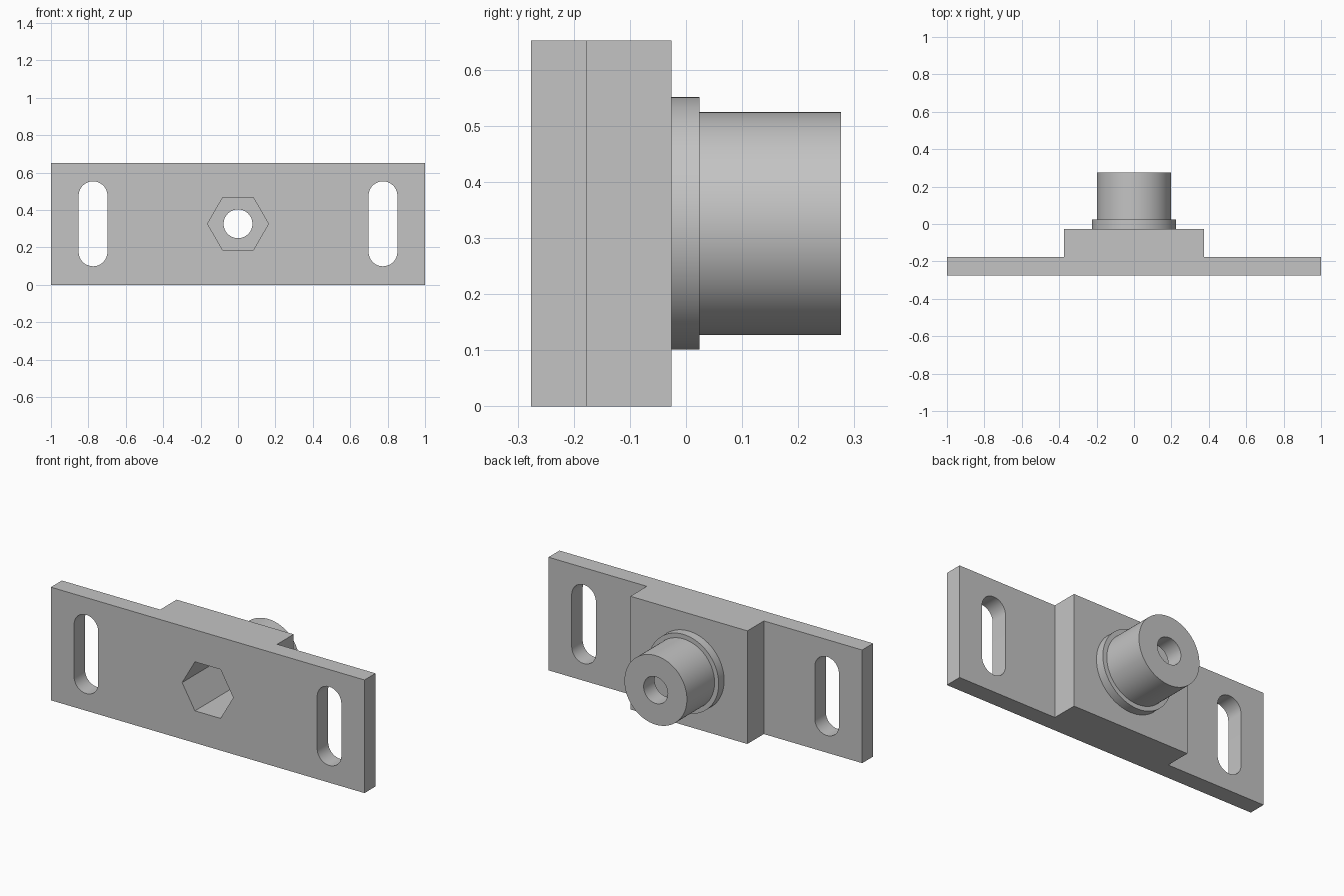
import bpy, bmesh
from math import pi, cos, sin

cube = bpy.data.objects.get("Cube")
if cube:
    bpy.data.objects.remove(cube)

MID = 0.326                                   # height of the boss axis
FRONT, PLATE, BLOCK, COLLAR, BACK = -0.276, -0.176, -0.026, 0.024, 0.276

steel = bpy.data.materials.new("matte grey")
steel.use_nodes = True
GREY = (0.55, 0.55, 0.55, 1)
steel.diffuse_color = GREY
steel.node_tree.nodes["Principled BSDF"].inputs["Base Color"].default_value = GREY


def prism(name, outline, direction):
    """Extrude a closed 3D outline along a direction into a solid."""
    bm = bmesh.new()
    face = bm.faces.new([bm.verts.new(p) for p in outline])
    moved = bmesh.ops.extrude_face_region(bm, geom=[face])["geom"]
    bmesh.ops.translate(bm, vec=direction,
                        verts=[v for v in moved if isinstance(v, bmesh.types.BMVert)])
    bmesh.ops.recalc_face_normals(bm, faces=bm.faces)
    mesh = bpy.data.meshes.new(name)
    bm.to_mesh(mesh)
    bm.free()
    mesh.materials.append(steel)
    obj = bpy.data.objects.new(name, mesh)
    bpy.context.collection.objects.link(obj)
    return obj


def rod(name, radius, y0, y1, sides=96, x=0, stretch=0):
    """Round, hexagonal or slot-shaped bar along y."""
    outline = []
    for i in range(sides):
        a = 2 * pi * (i + (0.5 if stretch else 0)) / sides
        shift = stretch if sin(a) > 0 else -stretch
        outline.append((x + radius * cos(a), y0, MID + radius * sin(a) + shift))
    return prism(name, outline, (0, y1 - y0, 0))


def combine(target, tool, operation):
    mod = target.modifiers.new(tool.name, "BOOLEAN")
    mod.operation, mod.object, mod.solver = operation, tool, "EXACT"
    bpy.context.view_layer.objects.active = target
    bpy.ops.object.modifier_apply(modifier=mod.name)
    bpy.data.objects.remove(tool)


# Stepped plate with the thick centre block
half = [(1, FRONT), (1, PLATE), (0.373, PLATE), (0.373, BLOCK)]
profile = half + [(-x, y) for x, y in reversed(half)]
bracket = prism("mounting_bracket", [(x, y, 0) for x, y in profile], (0, 0, 2 * MID))

# Collar and round boss on the back
combine(bracket, rod("collar", 0.225, BLOCK - 0.05, COLLAR), "UNION")
combine(bracket, rod("boss", 0.199, BLOCK - 0.08, BACK), "UNION")

# Deep hexagonal nut pocket, bolt bore and the two mounting slots
combine(bracket, rod("nut_pocket", 0.163, FRONT - 0.1, BACK - 0.1, sides=6), "DIFFERENCE")
combine(bracket, rod("bolt_bore", 0.077, BACK - 0.2, BACK + 0.1, sides=64), "DIFFERENCE")
for side in (-1, 1):
    combine(bracket, rod("slot", 0.077, FRONT - 0.1, PLATE + 0.1, sides=64,
                         x=side * 0.775, stretch=0.15), "DIFFERENCE")

bpy.ops.object.select_all(action="DESELECT")
bracket.select_set(True)
bpy.context.view_layer.objects.active = bracket
bpy.ops.object.shade_smooth_by_angle(angle=pi / 6)
